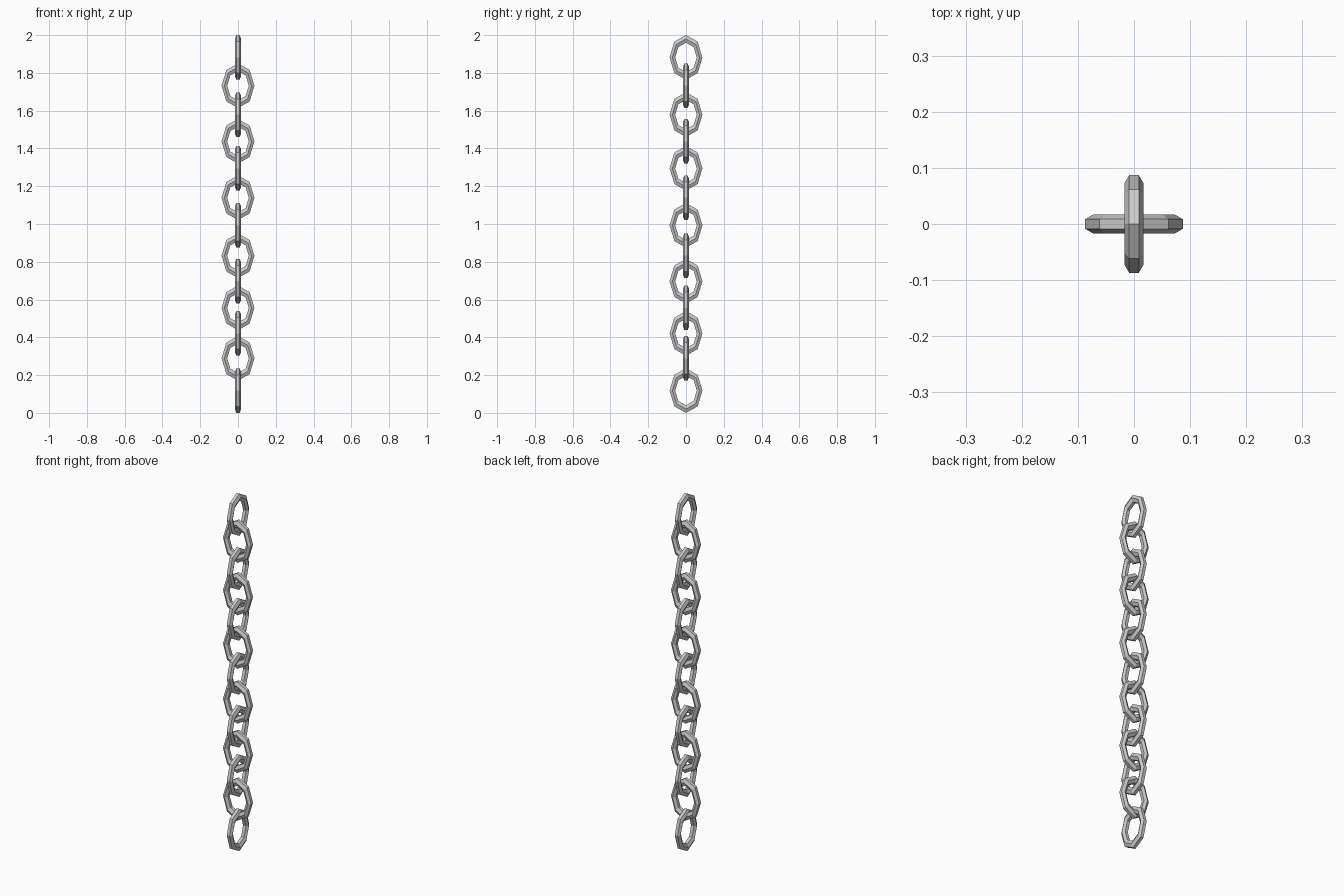
import bpy, bmesh
from math import sin, cos, pi

if "Cube" in bpy.data.objects:
    bpy.data.objects.remove(bpy.data.objects["Cube"])

HALF_W, HALF_H = 0.087, 0.118   # outer half width / half height of a link
TUBE = 0.0172                   # hexagonal wire radius
SIDES, WIRE = 8, 6


def link_mesh(name):
    # eight-sided oval ring in the YZ plane with a hexagonal wire, flats facing out
    bm = bmesh.new()
    flat = TUBE * cos(pi / 6)
    stretch = HALF_H / HALF_W
    rings = []
    for i in range(SIDES):
        a = 2 * pi * i / SIDES
        ring = []
        for j in range(WIRE):
            b = 2 * pi * (j + 0.5) / WIRE
            r = HALF_W - flat + TUBE * cos(b)
            ring.append(bm.verts.new((TUBE * sin(b), r * cos(a), r * sin(a) * stretch)))
        rings.append(ring)
    for i in range(SIDES):
        p, q = rings[i], rings[(i + 1) % SIDES]
        for j in range(WIRE):
            k = (j + 1) % WIRE
            bm.faces.new((p[j], q[j], q[k], p[k]))
    bmesh.ops.recalc_face_normals(bm, faces=bm.faces)
    me = bpy.data.meshes.new(name)
    bm.to_mesh(me)
    bm.free()
    return me


# thirteen links hung top to bottom with slightly uneven spacing, alternate ones turned
centres = [1.882, 1.732, 1.579, 1.438, 1.295, 1.139, 0.993,
           0.832, 0.697, 0.556, 0.421, 0.289, 0.118]
mesh = link_mesh("chain_link")
for n, z in enumerate(centres):
    ob = bpy.data.objects.new(f"chain_link_{n + 1}", mesh)
    ob.location.z = z
    ob.rotation_euler.z = (n % 2) * pi / 2
    bpy.context.collection.objects.link(ob)
